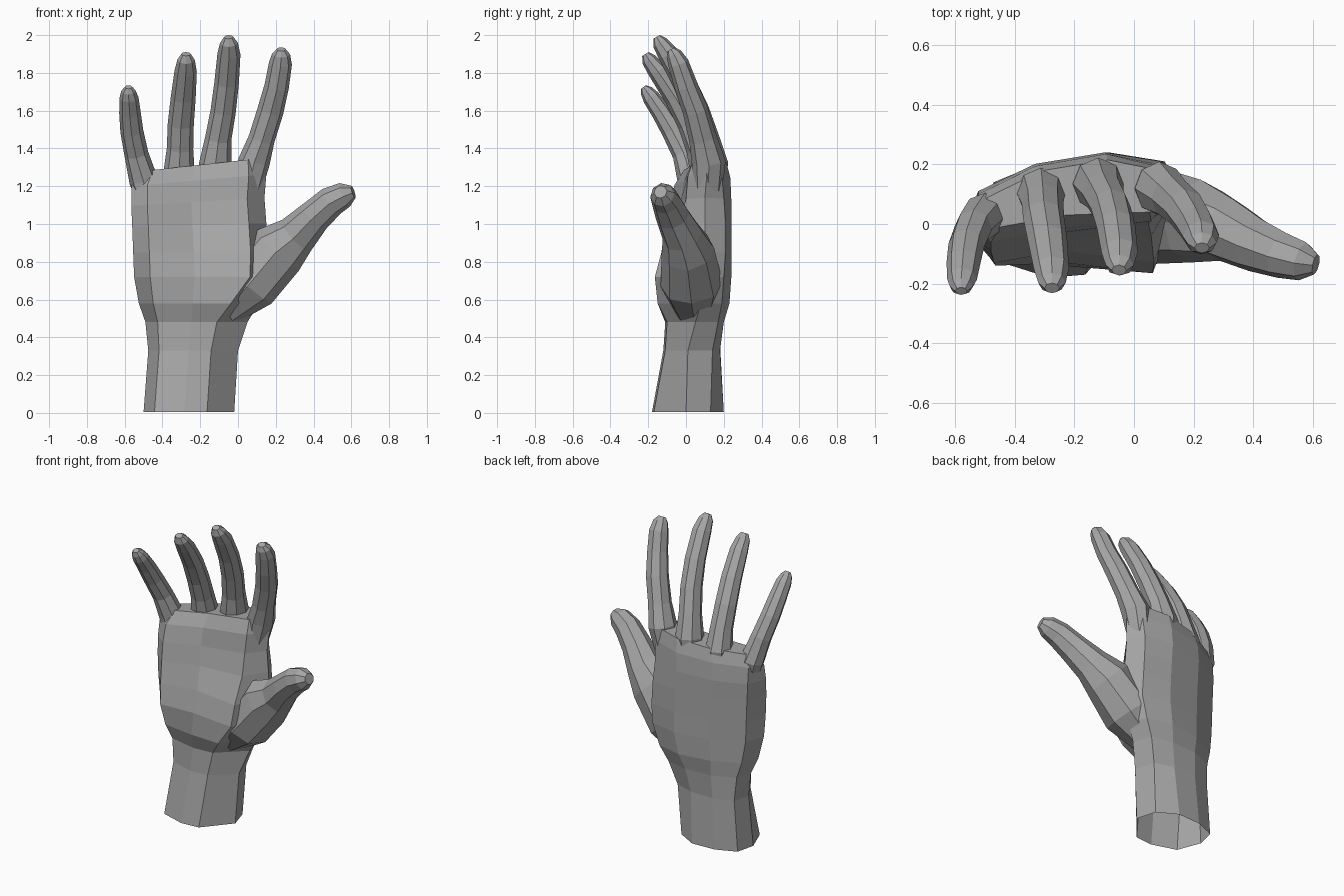
import bpy
import bmesh
from mathutils import Vector
from math import cos, sin, pi

grey = bpy.data.materials.new("mid_grey")
grey.diffuse_color = (0.38, 0.38, 0.38, 1)


def loft(name, rings, cap_start=True):
    """Skin a list of equal-length point rings, closing the far end."""
    bm = bmesh.new()
    loops = [[bm.verts.new(p) for p in ring] for ring in rings]
    n = len(loops[0])
    for a, b in zip(loops, loops[1:]):
        for i in range(n):
            j = (i + 1) % n
            bm.faces.new((a[i], a[j], b[j], b[i]))
    bm.faces.new(loops[-1])
    if cap_start:
        bm.faces.new(loops[0][::-1])
    bmesh.ops.recalc_face_normals(bm, faces=bm.faces)
    mesh = bpy.data.meshes.new(name)
    bm.to_mesh(mesh)
    bm.free()
    mesh.materials.append(grey)
    obj = bpy.data.objects.new(name, mesh)
    bpy.context.collection.objects.link(obj)
    return obj


def digit(name, path, side, sides=8):
    """Tapered tube along (x, y, z, half width, half depth) stations."""
    pts = [Vector(p[:3]) for p in path]
    rings = []
    for i, p in enumerate(path):
        d = (pts[min(i + 1, len(pts) - 1)] - pts[max(i - 1, 0)]).normalized()
        u = Vector(side)
        u = (u - d * u.dot(d)).normalized()
        v = d.cross(u)
        rings.append([pts[i] + u * p[3] * cos(2 * pi * k / sides)
                      + v * p[4] * sin(2 * pi * k / sides)
                      for k in range(sides)])
    return loft(name, rings)


# Wrist and palm sections: z, left x, right x, left y, right y,
# three front y (left to right), three back y (left to right)
sections = [
    (0.005, -.50, -.02, .02, .00, -.13, -.18, -.17, .14, .20, .13),
    (0.33, -.475, .00, .03, .01, -.07, -.12, -.11, .14, .18, .14),
    (0.48, -.49, .05, .03, .05, -.07, -.11, -.10, .13, .20, .17),
    (0.58, -.525, .11, .00, .08, -.11, -.14, -.15, .12, .23, .19),
    (0.72, -.55, .16, -.02, .10, -.14, -.13, -.165, .11, .24, .20),
    (0.85, -.555, .16, -.03, .10, -.13, -.09, -.13, .11, .24, .21),
    (1.00, -.56, .15, -.03, .10, -.11, -.05, -.04, .11, .24, .21),
    (1.13, -.565, .14, -.02, .10, -.09, -.03, .00, .11, .24, .20),
    (1.25, -.565, .15, .00, .11, -.06, -.01, .01, .10, .235, .19),
    (1.335, -.53, .14, .03, .11, -.01, .03, .04, .09, .215, .18),
]
rings = []
for z, x0, x1, yl, yr, f1, f2, f3, b1, b2, b3 in sections:
    tilt = 0.25 * max(0, z - 0.9)        # knuckle line slopes to the little finger
    corner = .70 + .17 * min(1, max(0, (z - .48) / .25))
    outline = [(0, yl), (.12, f1), (.45, f2), (corner, f3), (1, yr),
               (.92, b3), (.66, b2), (.33, b2 * .55 + b1 * .45 + .02), (.06, b1)]
    ring = []
    for t, y in outline:
        x = x0 + (x1 - x0) * t
        ring.append((x, y, z + tilt * x))
    rings.append(ring)
loft("palm_and_wrist", rings, cap_start=False)

# Four fingers curling forward, rooted inside the palm
digit("index_finger", [
    (.04, .115, 1.10, .06, .07), (.085, .12, 1.33, .084, .09),
    (.125, .09, 1.45, .070, .074), (.172, .05, 1.60, .070, .068),
    (.205, .00, 1.73, .065, .062), (.225, -.04, 1.85, .061, .055),
    (.228, -.065, 1.90, .048, .042), (.228, -.08, 1.925, .025, .02)], (1, 0, 0))
digit("middle_finger", [
    (-.13, .135, 1.10, .07, .07), (-.12, .135, 1.32, .086, .088),
    (-.105, .105, 1.45, .070, .072), (-.078, .055, 1.60, .067, .068),
    (-.06, -.01, 1.75, .065, .062), (-.048, -.095, 1.90, .061, .055),
    (-.048, -.138, 1.96, .047, .042), (-.05, -.155, 1.99, .025, .02)], (1, 0, 0))
digit("ring_finger", [
    (-.31, .09, 1.05, .06, .06), (-.312, .105, 1.28, .082, .084),
    (-.307, .07, 1.40, .070, .070), (-.303, .02, 1.53, .069, .065),
    (-.29, -.055, 1.67, .066, .060), (-.277, -.15, 1.81, .059, .052),
    (-.275, -.197, 1.87, .046, .04), (-.275, -.215, 1.9, .025, .02)], (1, 0, 0))
digit("little_finger", [
    (-.45, .02, 1.03, .05, .06), (-.500, .03, 1.23, .076, .075),
    (-.538, -.01, 1.37, .064, .062), (-.562, -.07, 1.49, .061, .058),
    (-.572, -.13, 1.59, .057, .052), (-.577, -.185, 1.67, .050, .046),
    (-.58, -.21, 1.705, .038, .034), (-.58, -.225, 1.725, .02, .016)], (1, 0, 0))

# Thumb, including the fleshy base that merges into the palm
digit("thumb", [
    (-.10, .05, .50, .07, .09), (.06, .03, .68, .155, .165),
    (.21, .01, .86, .155, .14), (.31, -.02, .94, .112, .108),
    (.405, -.07, 1.04, .090, .092), (.495, -.105, 1.12, .081, .078),
    (.565, -.125, 1.155, .068, .066), (.61, -.135, 1.17, .035, .035)], (1, 0, -1))
